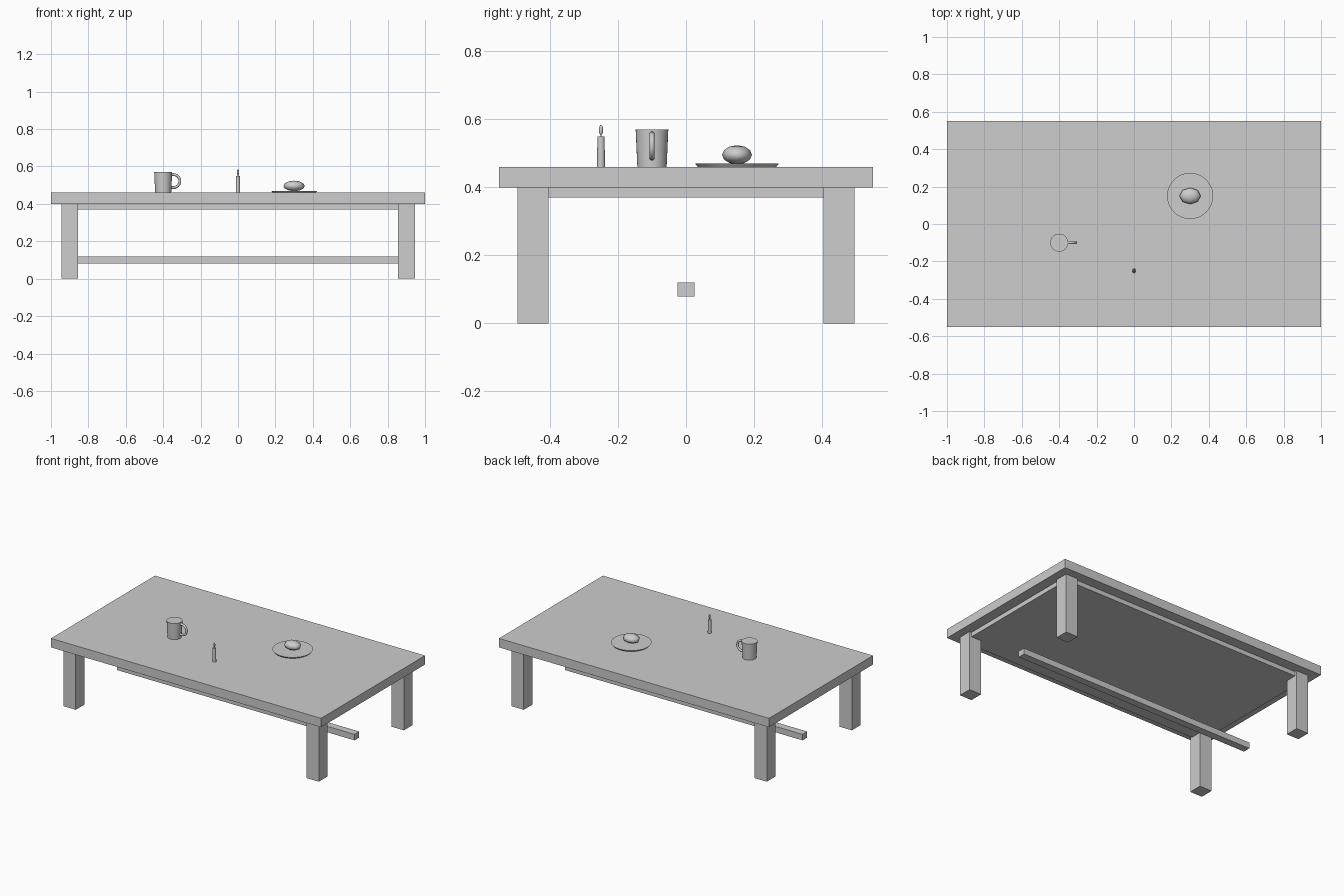
import bpy, math

if "Cube" in bpy.data.objects:
    bpy.data.objects.remove(bpy.data.objects["Cube"], do_unlink=True)

GREY = (0.61, 0.61, 0.61, 1)
grey = bpy.data.materials.new("plain_grey")
grey.use_nodes = True
grey.diffuse_color = GREY
grey.node_tree.nodes["Principled BSDF"].inputs["Base Color"].default_value = GREY

TOP = 0.46      # table surface height
UNDER = 0.40    # underside of the table top
LEG = 0.09      # leg thickness


def finish(name, smooth_angle=0):
    ob = bpy.context.object
    ob.name = name
    ob.data.materials.append(grey)
    bpy.ops.object.transform_apply(location=False, rotation=True, scale=True)
    if smooth_angle:
        bpy.ops.object.shade_smooth_by_angle(angle=math.radians(smooth_angle))
    return ob


def box(name, centre, size):
    bpy.ops.mesh.primitive_cube_add(size=1, location=centre)
    bpy.context.object.scale = size
    return finish(name)


def taper(name, x, y, z0, z1, r0, r1, sides=32):
    bpy.ops.mesh.primitive_cone_add(vertices=sides, radius1=r0, radius2=r1,
                                    depth=z1 - z0, location=(x, y, (z0 + z1) / 2))
    return finish(name, 40)


def ellipsoid(name, centre, radii, sides, rings):
    bpy.ops.mesh.primitive_uv_sphere_add(segments=sides, ring_count=rings,
                                         radius=1, location=centre)
    bpy.context.object.scale = radii
    return finish(name, 85)


# Table top, solid panel beneath it and low stretcher
box("table_top", (0, 0, (TOP + UNDER) / 2), (2, 1.1, TOP - UNDER))
box("under_panel", (0, 0, 0.385), (1.86, 0.96, 0.03))
box("stretcher", (0, 0, 0.10), (1.76, 0.05, 0.04))

# Legs
for sx, side in ((1, "left"), (-1, "right")):
    for sy, end in ((-1, "front"), (1, "back")):
        box(f"{end}_{side}_leg", (sx * 0.9, sy * 0.45, UNDER / 2), (LEG, LEG, UNDER))

# Mug with ring handle
taper("mug", -0.4, -0.1, TOP, 0.57, 0.043, 0.048)
bpy.ops.mesh.primitive_torus_add(major_segments=24, minor_segments=10,
                                 major_radius=0.035, minor_radius=0.0075,
                                 location=(-0.346, -0.1, 0.522),
                                 rotation=(math.pi / 2, 0, 0))
finish("mug_handle", 60)

# Candle
taper("candle", 0, -0.25, TOP, 0.55, 0.0118, 0.0105, 16)
taper("candle_wick", 0, -0.25, 0.55, 0.56, 0.0015, 0.0015, 8)
ellipsoid("candle_flame", (0, -0.25, 0.569), (0.006, 0.006, 0.015), 12, 8)

# Plate with a bread roll
taper("plate", 0.3, 0.15, TOP, 0.47, 0.115, 0.123, 48)
ellipsoid("bread_roll", (0.3, 0.15, 0.496), (0.057, 0.044, 0.028), 8, 6)
